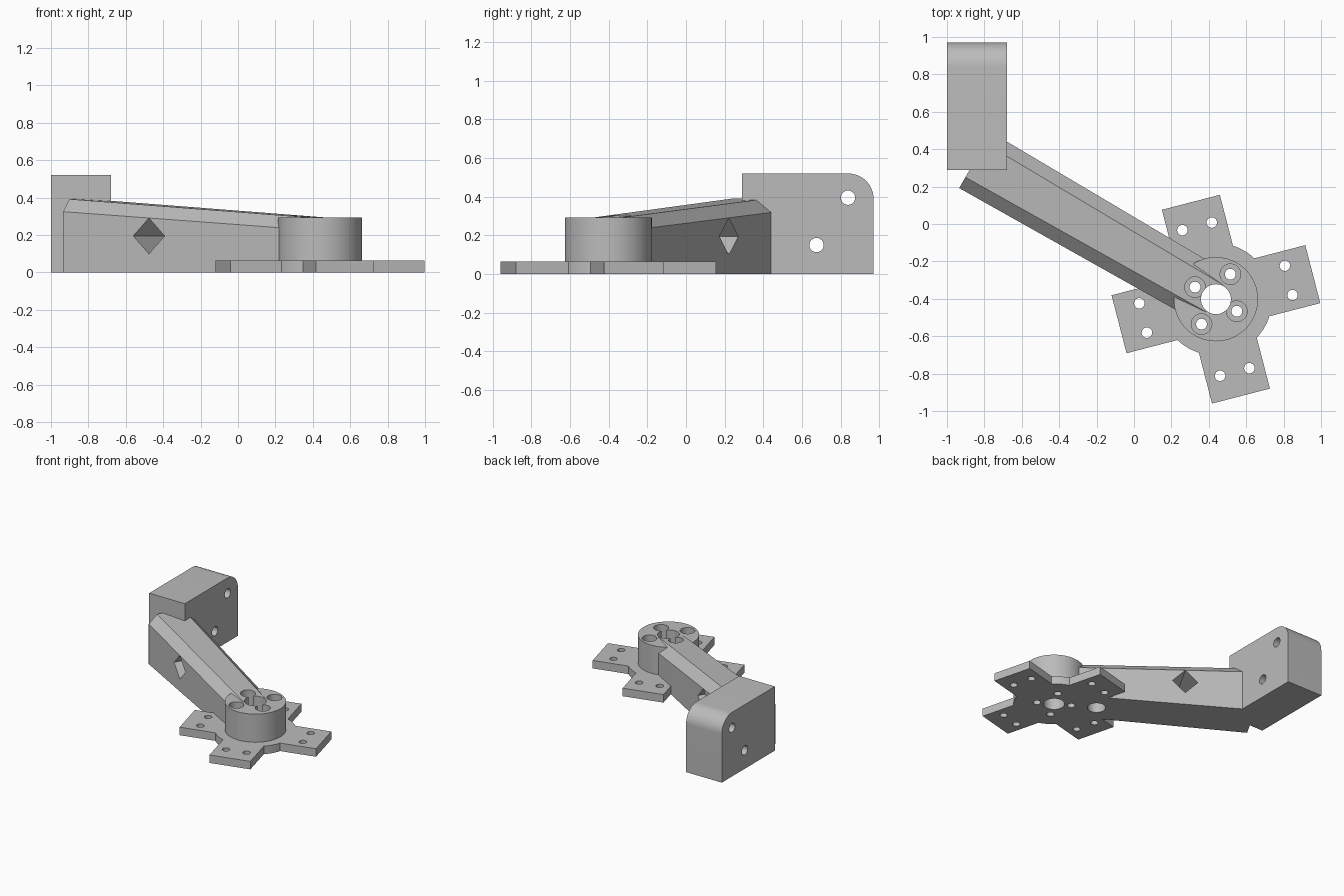
import bpy, bmesh, math
from mathutils import Matrix, Vector

cube = bpy.data.objects.get("Cube")
if cube:
    bpy.data.objects.remove(cube, do_unlink=True)

grey = bpy.data.materials.new("plain_grey")
grey.use_nodes = True
colour = (0.5, 0.5, 0.5, 1)
grey.diffuse_color = colour
grey.node_tree.nodes["Principled BSDF"].inputs["Base Color"].default_value = colour

HUB = Vector((0.438, -0.402, 0))
HUB_TOP, PLATE_TOP = 0.293, 0.065
ARM_ANGLE = math.radians(150)
TAB_ANGLE = math.radians(14.5)
ARM_FRAME = Matrix.Translation(HUB) @ Matrix.Rotation(ARM_ANGLE, 4, 'Z')


def loft(name, start, end, matrix=Matrix()):
    """Closed solid between two matching loops of points."""
    bm = bmesh.new()
    a = [bm.verts.new(p) for p in start]
    b = [bm.verts.new(p) for p in end]
    bm.faces.new(a)
    bm.faces.new(b)
    for i in range(len(a)):
        j = (i + 1) % len(a)
        bm.faces.new((a[i], a[j], b[j], b[i]))
    bm.transform(matrix)
    bmesh.ops.recalc_face_normals(bm, faces=bm.faces)
    mesh = bpy.data.meshes.new(name)
    bm.to_mesh(mesh)
    bm.free()
    obj = bpy.data.objects.new(name, mesh)
    bpy.context.collection.objects.link(obj)
    mesh.materials.append(grey)
    return obj


def rod(name, radius, low, high, matrix=Matrix(), sides=48, turn=0.0):
    """Prism along local z."""
    ring = [(radius * math.cos(turn + math.tau * i / sides),
             radius * math.sin(turn + math.tau * i / sides)) for i in range(sides)]
    return loft(name, [(x, y, low) for x, y in ring],
                [(x, y, high) for x, y in ring], matrix)


def cut(targets, cutter):
    """Subtract the cutter from every target, then discard it."""
    cutter.hide_render = True
    for obj in targets:
        mod = obj.modifiers.new("hole", 'BOOLEAN')
        mod.operation, mod.solver, mod.object = 'DIFFERENCE', 'EXACT', cutter
        bpy.context.view_layer.objects.active = obj
        bpy.ops.object.modifier_apply(modifier=mod.name)
    bpy.data.objects.remove(cutter, do_unlink=True)


def polar(radius, angle):
    return Vector((radius * math.cos(angle), radius * math.sin(angle), 0))


# Base plate: disc with four square tabs
DISC, TAB_END, TAB_HALF = 0.3, 0.535, 0.16
root = math.asin(TAB_HALF / DISC)
outline = []
for k in range(4):
    angle = TAB_ANGLE + k * math.pi / 2
    turn = Matrix.Rotation(angle, 3, 'Z')
    for side in (-1, 1):
        outline.append(turn @ Vector((TAB_END, side * TAB_HALF, 0)))
    for i in range(9):
        outline.append(polar(DISC, angle + root + (math.pi / 2 - 2 * root) * i / 8))
# the last arc point doubles as the next tab's inner corner
base = loft("base_plate", outline, [p + Vector((0, 0, PLATE_TOP)) for p in outline],
            Matrix.Translation(HUB))

# Round motor hub
hub = rod("motor_hub", 0.225, 0, HUB_TOP, Matrix.Translation(HUB), 96)


# Tapering arm with chamfered upper edges
def arm_section(along, half, top_half, shoulder, top):
    return [(along, y, z) for y, z in ((-half, 0), (half, 0), (half, shoulder),
            (top_half, top), (-top_half, top), (-half, shoulder))]


arm = loft("arm", arm_section(0, 0.155, 0.085, 0.229, HUB_TOP),
           arm_section(1.486, 0.172, 0.105, 0.325, 0.392), ARM_FRAME)

# Mounting block with one rounded upper edge
R, BACK, TOP = 0.13, 0.97, 0.52
profile = [(0.29, TOP), (0.29, 0), (BACK, 0)]
for i in range(17):
    a = math.pi / 2 * i / 16
    profile.append((BACK - R + R * math.cos(a), TOP - R + R * math.sin(a)))
block = loft("mounting_block", [(-1, y, z) for y, z in profile],
             [(-0.68, y, z) for y, z in profile])

# Centre bore
core = (base, hub, arm)
cut(core, rod("bore_cutter", 0.08, -0.1, 0.5, Matrix.Translation(HUB)))

# Counterbored screw holes around the bore
for k in range(4):
    spot = HUB + polar((0.129, 0.154)[k % 2], ARM_ANGLE + k * math.pi / 2)
    place = Matrix.Translation(spot)
    cut(core, rod("screw_cutter", 0.029, -0.1, 0.5, place, 32))
    cut((hub, arm), rod("counterbore_cutter", 0.055, PLATE_TOP, 0.5, place))

# Paired holes in the tabs
for k in range(4):
    turn = Matrix.Rotation(TAB_ANGLE + k * math.pi / 2, 3, 'Z')
    for side in (-1, 1):
        spot = HUB + turn @ Vector((0.402, side * 0.081, 0))
        cut((base,), rod("tab_hole_cutter", 0.028, -0.1, 0.2,
                         Matrix.Translation(spot), 32))

# Diamond opening across the arm, and round pocket underneath it
across = ARM_FRAME @ Matrix.Translation((0.96, 0, 0.195)) @ Matrix.Rotation(math.pi / 2, 4, 'X')
cut((arm,), rod("diamond_cutter", 0.096, -0.4, 0.4, across, 4))
cut((arm, base), rod("pocket_cutter", 0.068, -0.1, 0.16,
                     ARM_FRAME @ Matrix.Translation((0.32, 0, 0))))

# Screw holes through the block
for y, z in ((0.838, 0.395), (0.675, 0.15)):
    place = Matrix.Translation((-0.84, y, z)) @ Matrix.Rotation(math.pi / 2, 4, 'Y')
    cut((block,), rod("block_hole_cutter", 0.037, -0.4, 0.4, place))

# Smooth the round surfaces and keep the edges crisp
bpy.ops.object.select_all(action='DESELECT')
for obj in (base, hub, arm, block):
    obj.select_set(True)
bpy.context.view_layer.objects.active = base
bpy.ops.object.shade_smooth_by_angle(angle=math.radians(25))
